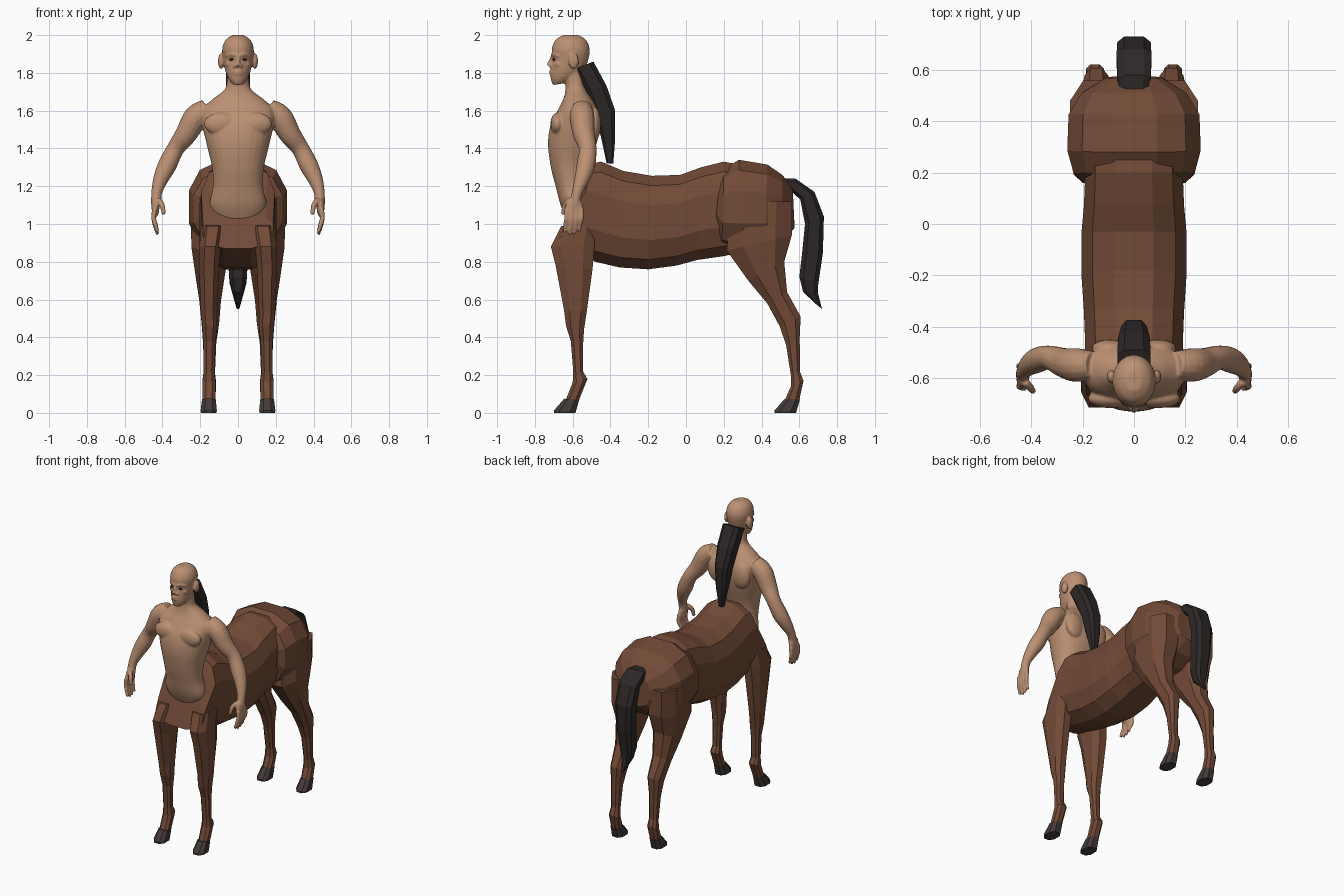
import bpy, bmesh, math
from mathutils import Vector, Matrix

if "Cube" in bpy.data.objects:
    bpy.data.objects.remove(bpy.data.objects["Cube"], do_unlink=True)


def material(name, rgb):
    mat = bpy.data.materials.new(name)
    mat.use_nodes = True
    color = (*rgb, 1)
    mat.diffuse_color = color
    mat.node_tree.nodes["Principled BSDF"].inputs["Base Color"].default_value = color
    return mat


skin = material("tan skin", (.50, .28, .17))
coat = material("brown coat", (.17, .07, .038))
hair = material("black hair", (.027, .02, .02))
horn = material("dark hoof", (.055, .042, .04))
eye_dark = material("dark eye", (.03, .018, .013))


def catmull(rows, steps):
    """Smoothly resample a list of equal-length number rows."""
    if steps < 2:
        return rows
    result = []
    for i in range(len(rows) - 1):
        a, b, c, d = (rows[max(0, min(len(rows) - 1, i + k))] for k in (-1, 0, 1, 2))
        for s in range(steps):
            t = s / steps
            result.append([q + t * ((r - p) / 2 + t * ((p - q * 2.5 + r * 2 - w / 2)
                           + t * (w - p + 3 * (q - r)) / 2))
                           for p, q, r, w in zip(a, b, c, d)])
    return result + [rows[-1]]


def skin_rings(bm, rings):
    """Bridge successive rings of points and cap both ends."""
    loops = [[bm.verts.new(p) for p in ring] for ring in rings]
    n = len(loops[0])
    for a, b in zip(loops, loops[1:]):
        for i in range(n):
            j = (i + 1) % n
            bm.faces.new((a[i], a[j], b[j], b[i]))
    bm.faces.new(loops[0])
    bm.faces.new(loops[-1])


def add_loft(bm, stations, n=8, power=.8, steps=1):
    """Each station: y, z of one edge, y, z of the opposite edge, x range."""
    rings = []
    for y0, z0, y1, z1, x0, x1 in catmull(stations, steps):
        p, q = Vector(((x0 + x1) / 2, y0, z0)), Vector(((x0 + x1) / 2, y1, z1))
        mid, v, u = (p + q) / 2, (q - p) / 2, Vector(((x1 - x0) / 2, 0, 0))
        ring = []
        for k in range(n):
            t = math.tau * (k + .5) / n
            c, s = math.cos(t), math.sin(t)
            fit = math.cos(math.pi / n) ** power
            ring.append(mid + u * math.copysign(abs(c) ** power, c) / fit
                        + v * math.copysign(abs(s) ** power, s) / fit)
        rings.append(ring)
    skin_rings(bm, rings)


def add_tube(bm, path, n=14, steps=4):
    """Round limb along x, y, z, radius points."""
    rows = catmull(path, steps)
    pts = [Vector(r[:3]) for r in rows]
    rings = []
    for i, row in enumerate(rows):
        tangent = pts[min(i + 1, len(pts) - 1)] - pts[max(i - 1, 0)]
        u = tangent.cross(Vector((0, 1, 0))).normalized()
        v = tangent.cross(u).normalized()
        rings.append([pts[i] + row[3] * (u * math.cos(math.tau * k / n)
                      + v * math.sin(math.tau * k / n)) for k in range(n)])
    skin_rings(bm, rings)


def add_ball(bm, place, size):
    bmesh.ops.create_uvsphere(bm, u_segments=18, v_segments=12, radius=1,
                              matrix=Matrix.LocRotScale(Vector(place), None, Vector(size)))


def mirror_copy(bm):
    copy = bmesh.ops.duplicate(bm, geom=bm.verts[:] + bm.edges[:] + bm.faces[:])
    for item in copy["geom"]:
        if isinstance(item, bmesh.types.BMVert):
            item.co.x *= -1


def finish(bm, name, mat, smooth=False):
    bmesh.ops.recalc_face_normals(bm, faces=bm.faces[:])
    for f in bm.faces:
        f.smooth = smooth
    mesh = bpy.data.meshes.new(name)
    bm.to_mesh(mesh)
    bm.free()
    mesh.materials.append(mat)
    obj = bpy.data.objects.new(name, mesh)
    bpy.context.scene.collection.objects.link(obj)
    return obj


def centred(rows):
    return [(*r[:4], -r[4], r[4]) for r in rows]


def loft_object(name, mat, stations, paired=False, **shape):
    bm = bmesh.new()
    add_loft(bm, stations, **shape)
    if paired:
        mirror_copy(bm)
    return finish(bm, name, mat)


# Horse trunk, chest to loin
loft_object("horse_barrel", coat, centred([
    (-.69, .87, -.62, 1.06, .185), (-.60, .84, -.50, 1.32, .195),
    (-.48, .80, -.45, 1.33, .19), (-.35, .77, -.33, 1.28, .195),
    (-.2, .76, -.18, 1.255, .205), (-.05, .78, -.03, 1.26, .205),
    (.06, .81, .08, 1.3, .195), (.2, .83, .2, 1.33, .19), (.42, .88, .42, 1.29, .18)]),
    n=12, power=.75)

# Broad hindquarters
loft_object("rump", coat, centred([
    (.15, .97, .18, 1.23, .20), (.19, .87, .2, 1.29, .235), (.3, .84, .28, 1.34, .26),
    (.42, .85, .43, 1.315, .255), (.51, .9, .51, 1.26, .205), (.575, .98, .565, 1.19, .11)]),
    n=12, power=.8)

# Legs and hooves
loft_object("front_legs", coat, [
    (-.66, .99, -.48, 1.0, .07, .195), (-.715, .88, -.485, .88, .09, .205),
    (-.69, .78, -.495, .76, .1, .207), (-.645, .54, -.525, .54, .11, .197),
    (-.635, .46, -.54, .44, .11, .19), (-.61, .38, -.545, .36, .12, .183),
    (-.597, .22, -.545, .22, .125, .182), (-.6, .16, -.522, .18, .118, .188),
    (-.64, .06, -.57, .06, .12, .188)], paired=True)
loft_object("hind_legs", coat, [
    (.24, 1.12, .56, 1.12, .04, .25), (.215, .86, .56, .94, .045, .247),
    (.33, .7, .52, .8, .07, .225), (.43, .58, .535, .64, .09, .205),
    (.495, .46, .607, .51, .1, .193), (.53, .36, .602, .4, .115, .185),
    (.555, .2, .603, .22, .122, .18), (.555, .14, .622, .17, .116, .187),
    (.52, .06, .6, .07, .12, .187)], paired=True)
for label, shift in (("front_hooves", 0), ("hind_hooves", 1.168)):
    loft_object(label, horn, [
        (-.645 + shift, .075, -.565 + shift, .07, .118, .19),
        (-.7 + shift, .012, -.582 + shift, .012, .112, .198),
        (-.7 + shift, 0, -.585 + shift, 0, .114, .196)], paired=True)

# Tail and ponytail
loft_object("tail", hair, centred([
    (.53, 1.17, .5, 1.24, .05), (.56, 1.17, .58, 1.24, .065), (.605, 1.13, .68, 1.17, .068),
    (.63, 1.0, .73, 1.04, .065), (.615, .85, .725, .85, .055), (.6, .72, .7, .68, .045),
    (.62, .64, .7, .63, .03), (.695, .57, .72, .55, .008)]), power=.6)
loft_object("ponytail", hair, centred([
    (-.59, 1.82, -.49, 1.86, .065), (-.53, 1.71, -.42, 1.73, .062),
    (-.485, 1.59, -.375, 1.6, .05), (-.45, 1.46, -.375, 1.45, .037),
    (-.42, 1.32, -.385, 1.32, .016)]), power=.6)

# Human upper body: paired masses first, then mirrored
body = bmesh.new()
add_tube(body, [
    (.16, -.55, 1.61, .055), (.222, -.55, 1.565, .066), (.275, -.54, 1.475, .058),
    (.33, -.52, 1.4, .047), (.375, -.53, 1.31, .05), (.408, -.55, 1.24, .041),
    (.43, -.575, 1.17, .029), (.433, -.59, 1.1, .028)])
add_ball(body, (.09, -.68, 1.53), (.09, .038, .06))       # chest muscle
add_ball(body, (.095, -.485, 1.53), (.07, .035, .09))     # shoulder blade
add_ball(body, (.437, -.592, 1.09), (.021, .047, .055))   # palm
for k in range(4):                                        # fingers
    y = -.632 + k * .026
    drop = .012 * abs(k - 1.3)
    add_tube(body, [(.442, y, 1.08, .014), (.446, y, 1.03, .0135),
                    (.437, y - .006, .98 + drop, .012), (.425, y - .01, .94 + drop, .009)], n=10)
add_tube(body, [(.425, -.615, 1.13, .016), (.402, -.64, 1.1, .015),
                (.393, -.652, 1.05, .011)], n=10)         # thumb
add_ball(body, (.09, -.595, 1.862), (.016, .027, .042))   # ear
add_tube(body, [(.008, -.708, 1.893, .009), (.035, -.698, 1.898, .01),
                (.062, -.672, 1.888, .008)], n=10)        # brow
add_ball(body, (.013, -.715, 1.836), (.012, .012, .01))   # nostril
add_ball(body, (.045, -.675, 1.845), (.02, .018, .014))   # cheek
mirror_copy(body)

# Torso with neck, and head
add_loft(body, centred([
    (-.61, .99, -.5, 1.0, .1), (-.66, 1.09, -.5, 1.1, .148), (-.69, 1.2, -.52, 1.2, .132),
    (-.715, 1.3, -.51, 1.3, .137), (-.73, 1.42, -.475, 1.42, .165),
    (-.718, 1.52, -.455, 1.52, .188), (-.68, 1.6, -.465, 1.6, .195),
    (-.65, 1.66, -.495, 1.66, .135), (-.638, 1.71, -.53, 1.71, .072),
    (-.64, 1.76, -.54, 1.76, .058), (-.65, 1.82, -.545, 1.82, .056)]),
    n=28, power=.9, steps=5)
add_loft(body, centred([
    (-.705, 1.735, -.62, 1.75, .03), (-.716, 1.77, -.575, 1.78, .053),
    (-.714, 1.82, -.537, 1.82, .069), (-.708, 1.88, -.515, 1.88, .079),
    (-.71, 1.93, -.511, 1.93, .083), (-.69, 1.975, -.53, 1.975, .065),
    (-.65, 2, -.57, 2, .03)]), n=28, power=1, steps=5)
add_tube(body, [(0, -.705, 1.89, .01), (0, -.718, 1.86, .011), (0, -.727, 1.838, .013)], n=10)
for z in (1.794, 1.809):                                  # lips
    add_ball(body, (0, -.712, z), (.025, .012, .008))
human = finish(body, "human_upper_body", skin, True)
fuse = human.modifiers.new("fuse", "REMESH")
fuse.mode, fuse.voxel_size, fuse.use_smooth_shade = "VOXEL", .006, True
relax = human.modifiers.new("relax", "SMOOTH")
relax.factor, relax.iterations = .5, 4

# Eyes
eyes = bmesh.new()
add_ball(eyes, (.033, -.699, 1.871), (.015, .008, .007))
mirror_copy(eyes)
finish(eyes, "eyes", eye_dark, True)
